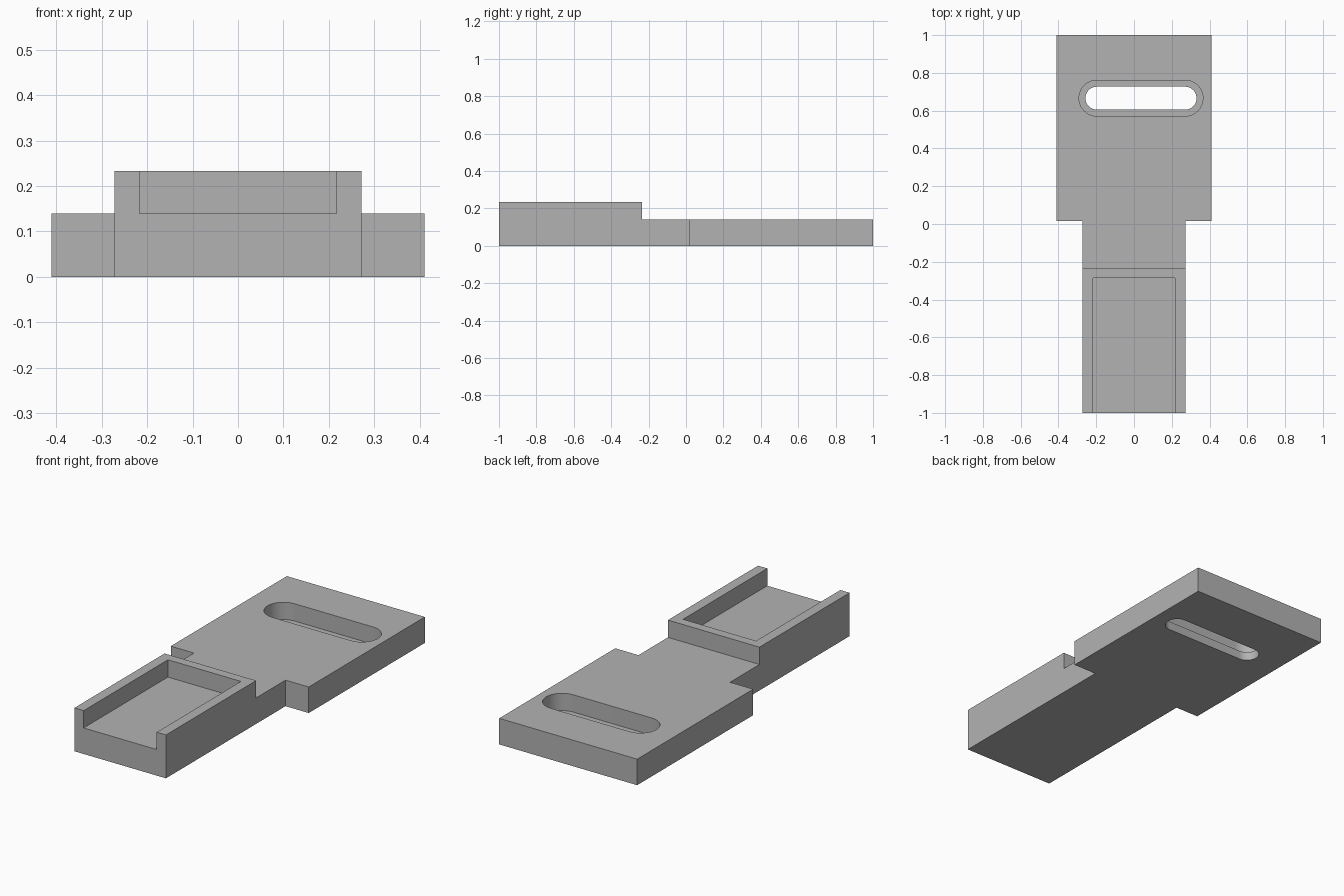
import bpy
import bmesh
from math import cos, sin, pi, radians

cube = bpy.data.objects.get("Cube")
if cube:
    bpy.data.objects.remove(cube, do_unlink=True)

PLATE_TOP = 0.14
RAIL_TOP = 0.233
LEDGE = 0.047
OVER = 0.1          # how far cutters reach past the solid

grey = bpy.data.materials.new("plain grey")
grey.use_nodes = True
colour = (0.45, 0.45, 0.45, 1)
grey.diffuse_color = colour
grey.node_tree.nodes["Principled BSDF"].inputs["Base Color"].default_value = colour


def prism(name, outline, z0, z1):
    """Extrude a plan outline between two heights."""
    bm = bmesh.new()
    face = bm.faces.new([bm.verts.new((x, y, z0)) for x, y in outline])
    new = bmesh.ops.extrude_face_region(bm, geom=[face])["geom"]
    top = [v for v in new if isinstance(v, bmesh.types.BMVert)]
    bmesh.ops.translate(bm, verts=top, vec=(0, 0, z1 - z0))
    bmesh.ops.recalc_face_normals(bm, faces=bm.faces)
    mesh = bpy.data.meshes.new(name)
    bm.to_mesh(mesh)
    bm.free()
    mesh.materials.append(grey)
    obj = bpy.data.objects.new(name, mesh)
    bpy.context.collection.objects.link(obj)
    return obj


def rectangle(x, y0, y1):
    return [(-x, y0), (x, y0), (x, y1), (-x, y1)]


def slot(radius, x0=-0.196, x1=0.27, y=0.666, steps=24):
    """Round-ended slot running along x."""
    points = []
    for cx, start in ((x1, -pi / 2), (x0, pi / 2)):
        for i in range(steps + 1):
            a = start + pi * i / steps
            points.append((cx + radius * cos(a), y + radius * sin(a)))
    return points


def cut(target, cutter):
    cutter.hide_render = True
    mod = target.modifiers.new(cutter.name, "BOOLEAN")
    mod.operation = "DIFFERENCE"
    mod.solver = "EXACT"
    mod.object = cutter
    bpy.ops.object.modifier_apply(modifier=mod.name)
    bpy.data.objects.remove(cutter, do_unlink=True)


# Body: wide plate with a narrower tongue towards the front
half = [(0.272, -1), (0.272, 0.015), (0.41, 0.015), (0.41, 1)]
outline = half + [(-x, y) for x, y in reversed(half)]
body = prism("slotted_bracket", outline, 0, RAIL_TOP)
bpy.context.view_layer.objects.active = body
body.select_set(True)

# Lower the plate behind the raised tray
cut(body, prism("plate_step", rectangle(0.6, -0.235, 1.2), PLATE_TOP, RAIL_TOP + OVER))
# Tray pocket, open at the front
cut(body, prism("tray_pocket", rectangle(0.217, -1.2, -0.285), PLATE_TOP, RAIL_TOP + OVER))
# Stepped slot: wide recess above, narrow opening through the bottom
cut(body, prism("slot_recess", slot(0.095), LEDGE, RAIL_TOP + OVER))
cut(body, prism("slot_opening", slot(0.061), -OVER, RAIL_TOP + OVER))

bpy.ops.object.shade_smooth_by_angle(angle=radians(30))
